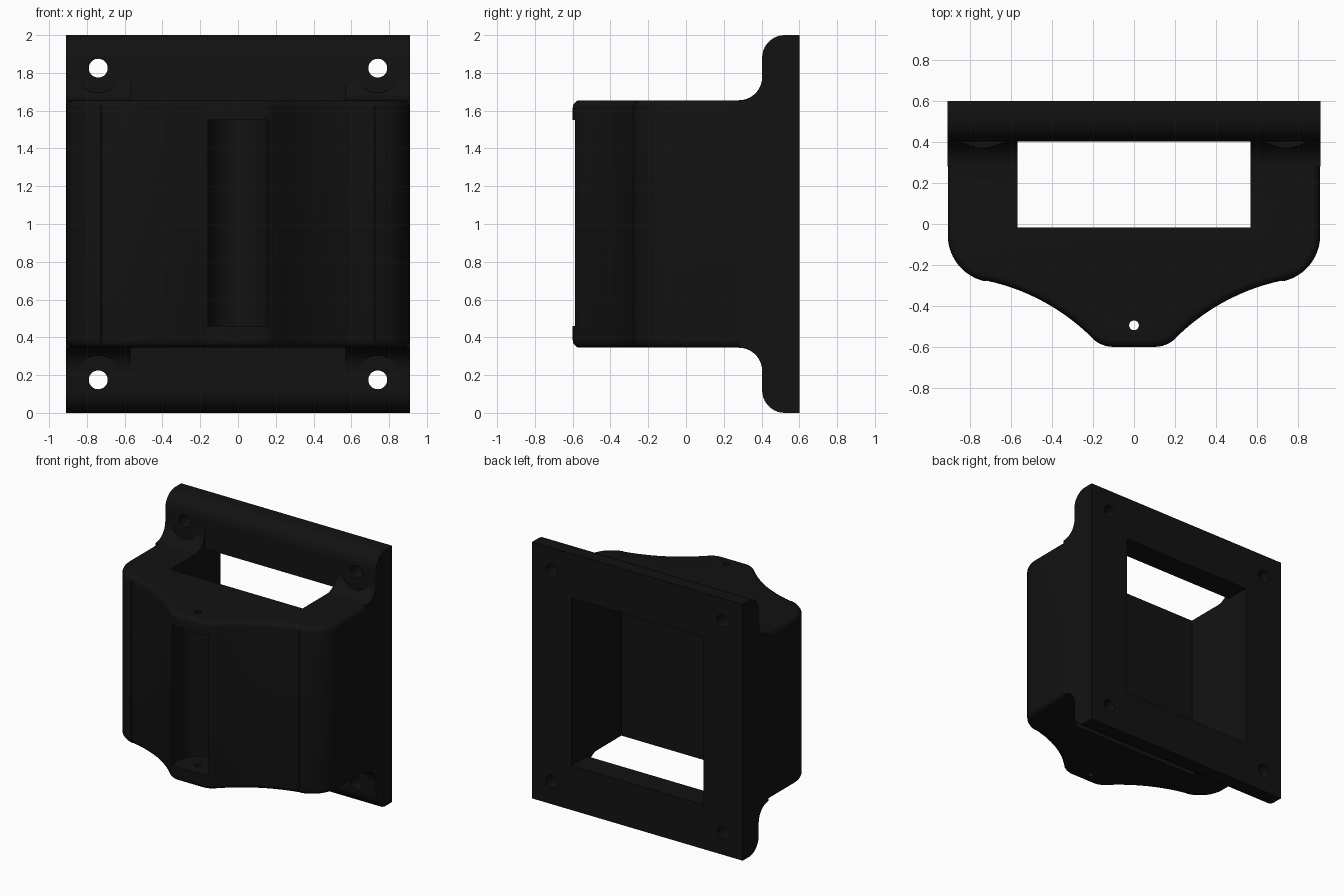
import bpy, bmesh
from math import sin, cos, pi, radians
from mathutils import Matrix, Vector

cube = bpy.data.objects.get("Cube")
if cube:
    bpy.data.objects.remove(cube, do_unlink=True)

W = 0.91                  # half width of the flange
LOW, HIGH = 0.345, 1.655  # bottom and top of the body
FRONT = 0.403             # front face of the flange


def arc(cx, cy, r, start, end, steps):
    """Points on a circle, angles in degrees."""
    angles = [radians(start + (end - start) * i / steps) for i in range(steps + 1)]
    return [(cx + r * cos(a), cy + r * sin(a)) for a in angles]


def new_object(name, bm):
    bmesh.ops.recalc_face_normals(bm, faces=bm.faces)
    mesh = bpy.data.meshes.new(name)
    bm.to_mesh(mesh)
    bm.free()
    obj = bpy.data.objects.new(name, mesh)
    bpy.context.collection.objects.link(obj)
    return obj


def extrude(points, offset):
    """Solid made by sweeping a closed outline of 3D points along offset."""
    bm = bmesh.new()
    face = bm.faces.new([bm.verts.new(p) for p in points])
    result = bmesh.ops.extrude_face_region(bm, geom=[face], use_keep_orig=True)
    moved = [g for g in result["geom"] if isinstance(g, bmesh.types.BMVert)]
    bmesh.ops.translate(bm, verts=moved, vec=offset)
    return bm


def box(name, low, high):
    bm = bmesh.new()
    bmesh.ops.create_cube(bm, size=1)
    low, high = Vector(low), Vector(high)
    bmesh.ops.scale(bm, verts=bm.verts, vec=high - low)
    bmesh.ops.translate(bm, verts=bm.verts, vec=(low + high) / 2)
    return new_object(name, bm)


def cylinder(name, radius, start, end, segments=32):
    start, end = Vector(start), Vector(end)
    axis = end - start
    turn = Vector((0, 0, 1)).rotation_difference(axis).to_matrix().to_4x4()
    bm = bmesh.new()
    bmesh.ops.create_cone(bm, cap_ends=True, segments=segments, radius1=radius,
                          radius2=radius, depth=axis.length,
                          matrix=Matrix.Translation((start + end) / 2) @ turn)
    return new_object(name, bm)


def combine(target, tool, operation):
    """Apply a boolean and discard the tool."""
    tool.hide_render = True
    mod = target.modifiers.new(operation, "BOOLEAN")
    mod.operation, mod.solver, mod.object = operation, "EXACT", tool
    bpy.context.view_layer.objects.active = target
    bpy.ops.object.modifier_apply(modifier=mod.name)
    bpy.data.objects.remove(tool, do_unlink=True)


# Body: plan outline with round shoulders sweeping in to a narrow nose
half = [(W - 0.0005, 0.55)]
half += arc(0.6795, -0.055, 0.23, 0, -78, 12)
half += arc(0.936, -1.291, 1.037, 102, 135, 14)
half += arc(0.102, -0.457, 0.143, -45, -90, 6)[1:]
outline = half + [(-x, y) for x, y in reversed(half)]
bm = extrude([(x, y, LOW) for x, y in outline], (0, 0, HIGH - LOW))
rims = [e for e in bm.edges
        if abs(e.verts[0].co.z - e.verts[1].co.z) < 1e-4
        and min(v.co.y for v in e.verts) < 0.5]
bmesh.ops.bevel(bm, geom=rims, offset=0.04, segments=5, profile=0.5, affect="EDGES")
body = new_object("mount_body", bm)

# Flange: side profile with rounded ends and fillets into the body
upper = arc(0.523, 1.88, 0.12, 90, 180, 10)
upper += arc(0.28, HIGH + 0.123, 0.123, 0, -90, 10)
profile = [(0.6, 2)] + upper + [(y, 2 - z) for y, z in reversed(upper)] + [(0.6, 0)]
flange = new_object("flange", extrude([(-W, y, z) for y, z in profile], (2 * W, 0, 0)))
combine(flange, body, "UNION")
flange.name = "mounting_bracket"

# Rear pocket and the vertical opening through the body
combine(flange, box("pocket_cutter", (-0.57, -0.017, LOW), (0.57, 0.7, HIGH)), "DIFFERENCE")
combine(flange, box("opening_cutter", (-0.57, -0.017, 0.2), (0.57, 0.405, 1.8)), "DIFFERENCE")

# Screw holes with clearance for the heads
for x in (-0.74, 0.74):
    for z in (0.175, 1.825):
        combine(flange, cylinder("head_cutter", 0.13, (x, 0.2, z), (x, 0.402, z)), "DIFFERENCE")
        combine(flange, cylinder("screw_cutter", 0.05, (x, 0.3, z), (x, 0.7, z)), "DIFFERENCE")

# Round-backed recess in the nose, with a pin hole through its ends
recess = [(x, y - 0.5) for x, y in arc(0, 0, 0.158, 0, 180, 20)]
recess += [(-0.158, -0.7), (0.158, -0.7)]
cutter = new_object("recess_cutter", extrude([(x, y, 0.46) for x, y in recess], (0, 0, 1.09)))
combine(flange, cutter, "DIFFERENCE")
combine(flange, cylinder("pin_cutter", 0.024, (0, -0.495, 0.2), (0, -0.495, 1.8), 20), "DIFFERENCE")

# Black plastic
mat = bpy.data.materials.new("black_plastic")
mat.use_nodes = True
black = (0.006, 0.006, 0.006, 1)
mat.diffuse_color = black
shader = next(n for n in mat.node_tree.nodes if n.type == "BSDF_PRINCIPLED")
shader.inputs["Base Color"].default_value = black
shader.inputs["Roughness"].default_value = 0.6
flange.data.materials.clear()
flange.data.materials.append(mat)

bpy.ops.object.select_all(action="DESELECT")
flange.select_set(True)
bpy.context.view_layer.objects.active = flange
bpy.ops.object.shade_smooth_by_angle(angle=radians(30))
